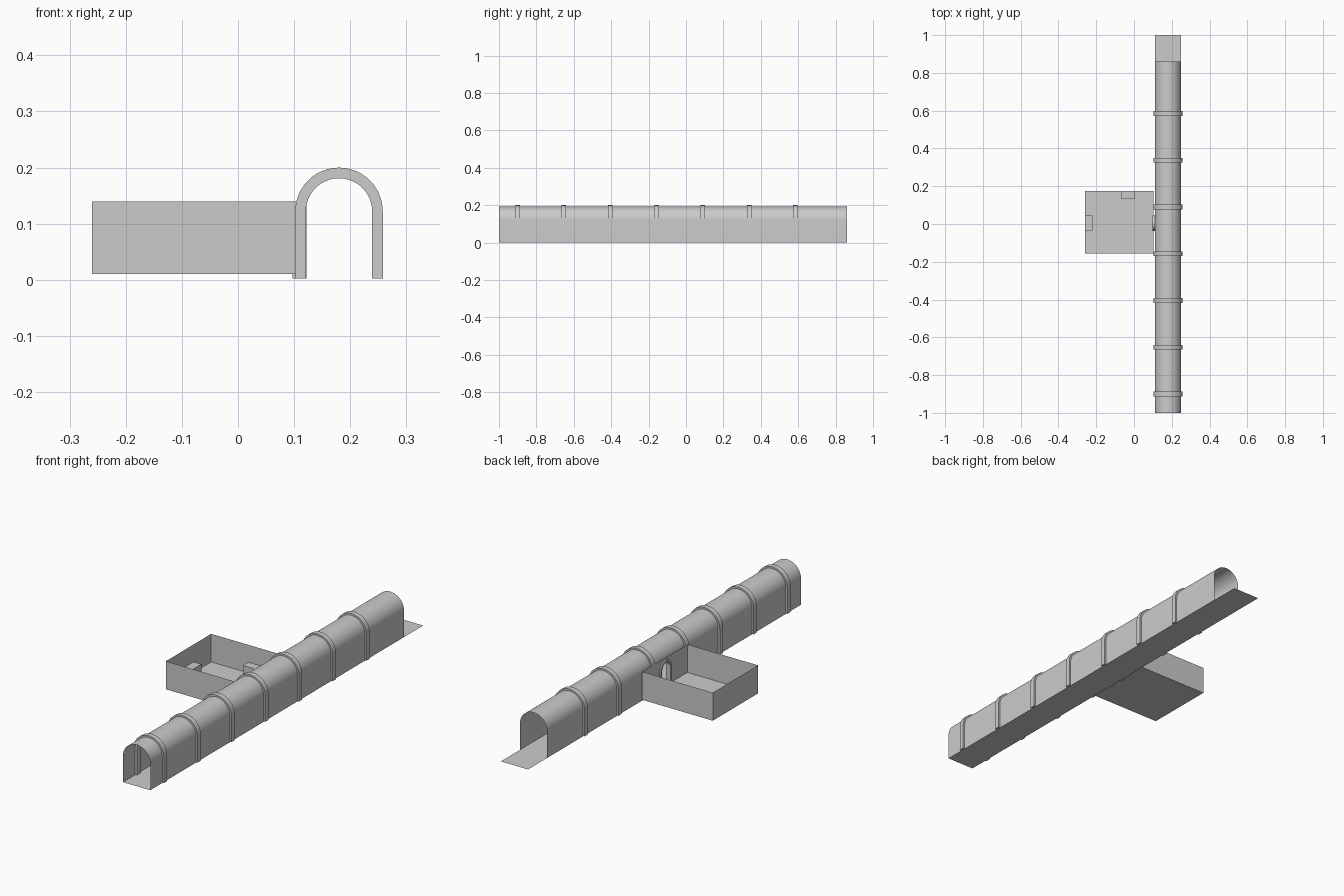
import bpy, bmesh, math
from mathutils import Vector

if "Cube" in bpy.data.objects:
    bpy.data.objects.remove(bpy.data.objects["Cube"])

mat = bpy.data.materials.new("plain_grey")
mat.diffuse_color = (0.6, 0.6, 0.6, 1)
mat.use_nodes = True
mat.node_tree.nodes["Principled BSDF"].inputs["Base Color"].default_value = mat.diffuse_color
CX = 0.18       # tunnel centre line
SPRING = 0.122  # height where the tunnel vault starts


def make(name, build, smooth=False):
    bm = bmesh.new()
    build(bm)
    me = bpy.data.meshes.new(name)
    bm.to_mesh(me)
    bm.free()
    ob = bpy.data.objects.new(name, me)
    bpy.context.collection.objects.link(ob)
    me.materials.append(mat)
    if smooth:
        bpy.context.view_layer.objects.active = ob
        ob.select_set(True)
        bpy.ops.object.shade_smooth_by_angle(angle=math.radians(35))
        ob.select_set(False)
    return ob


def face(bm, pts):
    return bm.faces.new([bm.verts.new(p) for p in pts])


def arch(c, r, spring, base, n):
    """Arch outline (u, z) from left foot over the top to right foot."""
    top = [(c - r * math.cos(math.pi * i / n), spring + r * math.sin(math.pi * i / n))
           for i in range(n + 1)]
    return [(c - r, base)] + top + [(c + r, base)]


def arch_frame(name, outer, inner, to3d, depth):
    """Solid arch between two matching outlines, extruded by depth."""
    def build(bm):
        o = [bm.verts.new(to3d(*p)) for p in outer]
        i = [bm.verts.new(to3d(*p)) for p in inner]
        for k in range(len(o) - 1):
            bm.faces.new((o[k], o[k + 1], i[k + 1], i[k]))
        r = bmesh.ops.extrude_face_region(bm, geom=bm.faces[:])
        vs = [g for g in r["geom"] if isinstance(g, bmesh.types.BMVert)]
        bmesh.ops.translate(bm, verts=vs, vec=Vector(depth))
        bmesh.ops.recalc_face_normals(bm, faces=bm.faces[:])
    return make(name, build, True)


def wall_with_door(bm, x, y0, y1, z0, z1):
    door = arch(0.005, 0.033, 0.09, z0, 16)
    face(bm, [(x, y0, z0)] + [(x, u, z) for u, z in door]
         + [(x, y1, z0), (x, y1, z1), (x, y0, z1)]).normal_update()


# Tunnel floor, running on past the back of the shell
make("tunnel_floor", lambda bm: face(
    bm, [(0.11, -1, 0), (0.25, -1, 0), (0.25, 1, 0), (0.11, 1, 0)]))


# Tunnel shell: vault and right wall, then the left wall with its doorway
def shell(bm):
    prof = arch(CX, 0.07, SPRING, 0, 24)[1:]
    a = [bm.verts.new((x, -1, z)) for x, z in prof]
    b = [bm.verts.new((x, 0.86, z)) for x, z in prof]
    for k in range(len(a) - 1):
        bm.faces.new((a[k], b[k], b[k + 1], a[k + 1]))
    wall_with_door(bm, 0.11, -1, 0.86, 0, SPRING)
    bmesh.ops.remove_doubles(bm, verts=bm.verts[:], dist=1e-5)
    bmesh.ops.recalc_face_normals(bm, faces=bm.faces[:])


make("tunnel_shell", shell, True)

# Ribs around the tunnel
for n in range(7):
    y = -0.912 + 0.2475 * n
    arch_frame(f"tunnel_rib_{n + 1}", arch(CX, 0.078, SPRING, 0.002, 24),
               arch(CX, 0.059, SPRING, 0.002, 24),
               lambda u, z: (u, y, z), (0, 0.024, 0))


# Open-topped side room
def room(bm):
    x0, x1, y0, y1, z0, z1 = -0.26, 0.103, -0.157, 0.175, 0.01, 0.14
    face(bm, [(x0, y0, z0), (x1, y0, z0), (x1, y1, z0), (x0, y1, z0)])
    for (ax, ay), (bx, by) in (((x0, y0), (x1, y0)), ((x1, y1), (x0, y1)),
                               ((x0, y1), (x0, y0))):
        face(bm, [(ax, ay, z0), (bx, by, z0), (bx, by, z1), (ax, ay, z1)])
    wall_with_door(bm, x1, y0, y1, z0, z1)


make("side_room", room)

# Door frame between room and tunnel
arch_frame("door_frame", arch(0.005, 0.041, 0.09, 0.002, 16),
           arch(0.005, 0.031, 0.09, 0.002, 16),
           lambda u, z: (0.097, u, z), (0.025, 0, 0))


# Two small blocks standing against the room walls
def block(name, x0, x1, y0, y1, z0=0.01, z1=0.06):
    def build(bm):
        bmesh.ops.create_cube(bm, size=1)
        for v in bm.verts:
            v.co = ((x0 + x1) / 2 + v.co.x * (x1 - x0), (y0 + y1) / 2 + v.co.y * (y1 - y0),
                    (z0 + z1) / 2 + v.co.z * (z1 - z0))
    make(name, build)


block("left_block", -0.259, -0.22, -0.035, 0.045)
block("back_block", -0.07, 0.005, 0.135, 0.174)
